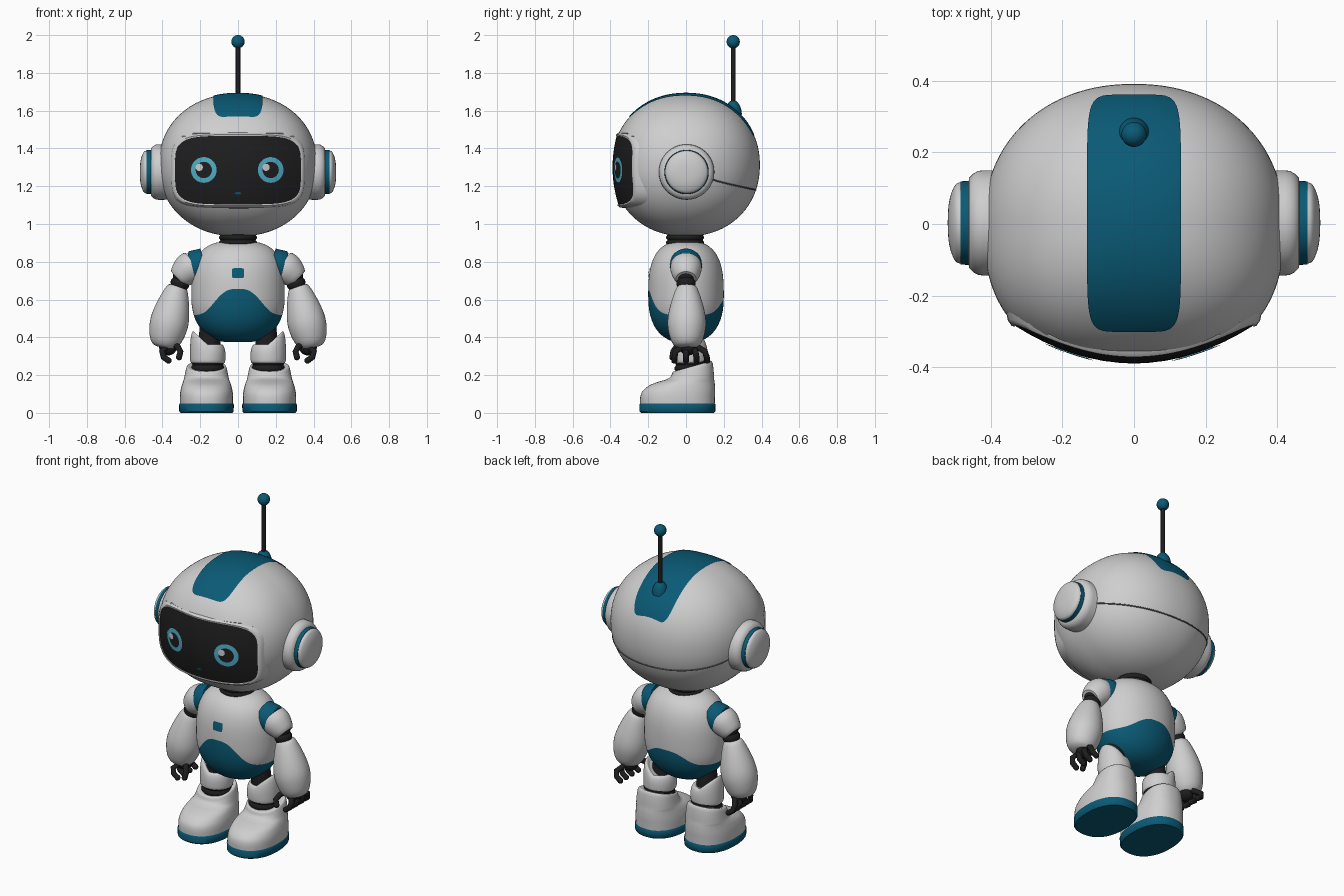
import bpy, bmesh, math
from mathutils import Vector

if "Cube" in bpy.data.objects:
    bpy.data.objects.remove(bpy.data.objects["Cube"])

def material(name, r, g, b):
    m = bpy.data.materials.new(name)
    m.diffuse_color = (r, g, b, 1)
    m.use_nodes = True
    m.node_tree.nodes["Principled BSDF"].inputs["Base Color"].default_value = m.diffuse_color
    return m

WHITE = material("shell white", .62, .62, .62)
TEAL = material("deep teal", .003, .102, .18)
BLACK = material("soft black", .013, .013, .014)
CYAN = material("eye cyan", .08, .42, .58)
GREY = material("seam grey", .12, .12, .12)

def surface(name, rows, mats, row_mat=None, caps=(True, True), out=None, angle=40):
    """Skin closed rings of points; row_mat gives each strip's material index."""
    bm = bmesh.new()
    rings = [[bm.verts.new(p) for p in r] for r in rows]
    n = len(rings[0])
    for k in range(len(rings) - 1):
        for i in range(n):
            j = (i + 1) % n
            f = bm.faces.new((rings[k][i], rings[k][j], rings[k + 1][j], rings[k + 1][i]))
            f.material_index = row_mat(k) if row_mat else 0
    if caps[0]:
        bm.faces.new(rings[0]).material_index = row_mat(0) if row_mat else 0
    if caps[1]:
        bm.faces.new(rings[-1]).material_index = row_mat(len(rings) - 2) if row_mat else 0
    bmesh.ops.recalc_face_normals(bm, faces=bm.faces[:])
    if out and sum(f.normal.dot(Vector(out)) * f.calc_area() for f in bm.faces) < 0:
        bmesh.ops.reverse_faces(bm, faces=bm.faces[:])
    me = bpy.data.meshes.new(name)
    bm.to_mesh(me)
    bm.free()
    for m in mats:
        me.materials.append(m)
    me.shade_smooth()
    me.set_sharp_from_angle(angle=math.radians(angle))
    ob = bpy.data.objects.new(name, me)
    bpy.context.collection.objects.link(ob)
    return ob

def spow(v, e):
    return math.copysign(abs(v) ** e, v)

def ring(rx, ry, e=2, n=40):
    """Superellipse outline, evenly spaced when it is boxy."""
    m = n if e < 4 else n * 20
    p = [(rx * spow(math.cos(2 * math.pi * i / m), 2 / e),
          ry * spow(math.sin(2 * math.pi * i / m), 2 / e)) for i in range(m)]
    if m == n:
        return p
    d = [0]
    for i in range(m):
        d.append(d[-1] + math.dist(p[i], p[(i + 1) % m]))
    res, k = [], 0
    for i in range(n):
        t = d[-1] * i / n
        while d[k + 1] <= t:
            k += 1
        u, a, b = (t - d[k]) / (d[k + 1] - d[k]), p[k], p[(k + 1) % m]
        res.append((a[0] + (b[0] - a[0]) * u, a[1] + (b[1] - a[1]) * u))
    return res

def dense(t, steps=4):
    """Catmull-Rom refinement of a list of tuples."""
    res = []
    for i in range(len(t) - 1):
        a, b, c, d = t[max(i - 1, 0)], t[i], t[i + 1], t[min(i + 2, len(t) - 1)]
        for s in range(steps):
            u = s / steps
            res.append(tuple(.5 * (2 * q + (r - p) * u + (2 * p - 5 * q + 4 * r - w) * u * u
                             + (3 * q - p - 3 * r + w) * u ** 3) for p, q, r, w in zip(a, b, c, d)))
    return res + [t[-1]]

def lathe(name, a, b, prof, mat, s=1, n=40):
    """Revolve (t, radius) pairs around the line a-b; s mirrors x."""
    a, b = Vector((a[0] * s, *a[1:])), Vector((b[0] * s, *b[1:]))
    q = (b - a).to_track_quat('Z', 'Y')
    return surface(name, [[a + (b - a) * t + q @ Vector((x, y, 0)) for x, y in ring(r, r, n=n)] for t, r in prof], [mat])

def ball(name, c, r, mat, s=1):
    prof = [(.5 - .5 * math.cos(math.pi * k / 16), max(r * math.sin(math.pi * k / 16), .0005)) for k in range(17)]
    return lathe(name, (c[0], c[1], c[2] - r), (c[0], c[1], c[2] + r), prof, mat, s, 28)

def tube(name, pts, r, mat, s=1):
    cu = bpy.data.curves.new(name, 'CURVE')
    cu.dimensions, cu.bevel_depth, cu.bevel_resolution, cu.use_fill_caps = '3D', r, 3, True
    sp = cu.splines.new('POLY')
    sp.points.add(len(pts) - 1)
    for p, c in zip(sp.points, pts):
        p.co = (c[0] * s, c[1], c[2], 1)
    cu.materials.append(mat)
    bpy.context.collection.objects.link(bpy.data.objects.new(name, cu))

# Head: a superellipsoid, boxier in front, with a shallow recess behind the visor
A, B, C, HZ, EV, VZ = .42, .391, .378, 1.312, 2.12, 1.285
FRONT, BACK = 2.5, 2.15

def head_y(x, z, e):
    r = max(0, 1 - abs((z - HZ) / C) ** EV) ** (1 / EV)
    return B * max(0, r ** e - abs(x / A) ** e) ** (1 / e)

def head_z(x, y):
    e = FRONT if y < 0 else BACK
    h = (abs(x / A) ** e + abs(y / B) ** e) ** (EV / e)
    return HZ + C * max(0, 1 - h) ** (1 / EV)

def visor_y(x, z):
    return -(.389 - .95 * x * x - .8 * (z - 1.3) ** 2)

outline = ring(A, B, BACK, 128)[:64] + ring(A, B, FRONT, 128)[64:]
head_rows = []
for k in range(65):
    p = -math.pi / 2 + math.pi * min(max(k, .05), 63.95) / 64
    row = []
    for x, y in outline:
        c = math.cos(p) ** (2 / EV)
        x, y, z = x * c, y * c, HZ + C * spow(math.sin(p), 2 / EV)
        if y < 0 and abs(x / .342) ** 4.5 + abs((z - VZ) / .188) ** 4.5 < 1:
            y = max(y, visor_y(x, z) + .02)
        row.append((x, y, z))
    head_rows.append(row)
surface("head_shell", head_rows, [WHITE])

# Visor glass and its raised rim
def visor_ring(rx, rz, off):
    return [(x, visor_y(x, z + VZ) + off, z + VZ) for x, z in ring(rx, rz, 4.5, 96)]

surface("visor", [visor_ring(.338 * k / 16, .184 * k / 16, 0) for k in (16, 14, 12, 10, 8, 6, 4, 2, .2)],
        [BLACK], caps=(False, True), out=(0, -1, 0))
outer = [(x, min(-head_y(x, z + VZ, FRONT) + .03, -.15), z + VZ) for x, z in ring(.364, .207, 4.5, 96)]
surface("visor_rim", [visor_ring(.331, .179, .012), visor_ring(.333, .181, -.003),
        visor_ring(.342, .188, -.006), visor_ring(.352, .197, .002), outer], [WHITE], caps=(False, False), out=(0, -1, 0))

# Eyes and mouth: thin plates that follow the visor
def face_plate(name, cx, cz, r0, r1, off, mat, sq=1):
    rows = [[(cx + x, visor_y(cx + x, cz + z) - off, cz + z) for x, z in ring(r, r * sq)]
            for r in (r0, (r0 + r1) / 2, r1)]
    surface(name, rows, [mat], caps=(False, r1 < .002), out=(0, -1, 0))

for s in (1, -1):
    face_plate("eye_ring", .177 * s - .004, 1.286, .068, .043, .004, CYAN)
    face_plate("eye_glint", .177 * s - .028, 1.3, .019, .001, .006, WHITE)
face_plate("mouth", 0, 1.163, .018, .001, .004, TEAL, .35)

# Crown stripe
surface("crown_stripe", [[(x * k, .03 + y * k, head_z(x * k, .03 + y * k) + .005) for x, y in ring(.131, .331, 7, 120)]
        for k in [1, .98, .95] + [.9 - .06 * i for i in range(15)] + [.01]], [TEAL], caps=(False, True), out=(0, 0, 1))

# Head seam
back = []
for i in range(41):
    x = -.405 + .81 * i / 40
    z = 1.255 - .2 * head_y(x, 1.19, BACK)
    back.append((x, head_y(x, z, BACK), z))
tube("back_seam", back, .004, GREY)

# Antenna
lathe("antenna_base", (0, .25, 1.58), (0, .25, 1.65), dense([(0, .046), (.4, .042), (.75, .032), (1, .016)]), TEAL)
lathe("antenna_rod", (0, .25, 1.62), (0, .25, 1.95), [(0, .012), (1, .012)], BLACK, n=16)
ball("antenna_ball", (0, .25, 1.965), .035, TEAL)

# Neck with bellows
lathe("neck", (0, -.005, .86), (0, -.005, .97), [(k / 12, .1 if k % 3 else .093) for k in range(13)], BLACK)

# Torso: white shell over a teal pelvis with an arched boundary
def torso_r(z, top=2.8):
    h, e = (.25, 2.4) if z < .62 else (.29, top)
    return max(0, 1 - (abs(z - .62) / h) ** e) ** (1 / e)

torso = []
N1, N2 = 12, 20
for k in range(N1 + N2 + 1):
    row = []
    for i in range(80):
        th = 2 * math.pi * i / 80
        x = .245 * math.cos(th)
        amp = .14 if math.sin(th) < 0 else .08
        zb = .517 + amp * math.exp(-abs(x / .14) ** 3)
        if k <= N1:
            z = .375 + (zb - .375) * (1 - math.cos(math.pi / 2 * k / N1))
        else:
            z = zb + (.902 - zb) * math.sin(math.pi / 2 * (k - N1) / N2)
        row.append((.247 * torso_r(z, 3.1) * math.cos(th), .2 * torso_r(z) * math.sin(th), z))
    torso.append(row)
surface("torso", torso, [WHITE, TEAL], lambda k: int(k < N1))

# Plain chest light
surface("chest_light", [[(x * k, -.2 * torso_r(.74 + z * k) * math.sqrt(1 - (x * k / .235) ** 2) - .005, .74 + z * k)
        for x, z in ring(.032, .026, 8)] for k in (1, .5, .02)], [TEAL], caps=(False, True), out=(0, -1, 0))

for s in (1, -1):
    # Ear pods
    ear = lambda name, prof, mat: lathe(name, (0, .003, 1.275), (1, .003, 1.275), prof, mat, s, 56)
    ear("ear_base", [(.34, .146), (.42, .147), (.435, .145), (.448, .138), (.46, .126), (.464, .1)], WHITE)
    ear("ear_band", [(.45, .118), (.484, .116), (.485, .09)], TEAL)
    ear("ear_cap", dense([(.483, .114), (.498, .107), (.511, .08), (.518, .045), (.52, .001)]), WHITE)

    # Arms
    lathe("shoulder_disc", (.18, 0, .788), (.25, 0, .772), [(0, .084), (.85, .084), (1, .076)], TEAL, s)
    lathe("upper_arm", (.228, 0, .795), (.318, 0, .71),
          dense([(0, .068), (.06, .078), (.3, .083), (.55, .079), (.85, .066), (1, .053)]), WHITE, s)
    lathe("elbow", (.29, 0, .74), (.325, 0, .63), [(k / 9, .05 if k % 3 else .044) for k in range(10)], BLACK, s)
    lathe("forearm", (.32, .004, .672), (.394, .004, .345),
          dense([(0, .03), (.02, .052), (.2, .076), (.45, .097), (.65, .101), (.85, .087), (.96, .066), (1, .04)]), WHITE, s)

    # Hands
    ball("palm", (.37, .012, .352), .048, BLACK, s)
    for y in (-.055, 0, .05, .1):
        pts = [(.375, y * .5 + .01, .35), (.402, y, .325), (.394, y * 1.1, .295), (.368, y * 1.12, .277)]
        tube("finger", pts, .016, BLACK, s)
        ball("fingertip", pts[-1], .0165, BLACK, s)
    tube("thumb", [(.35, -.01, .37), (.318, -.05, .35), (.305, -.068, .325), (.312, -.072, .295)], .016, BLACK, s)
    ball("thumb_tip", (.312, -.072, .295), .0165, BLACK, s)

    # Legs; the thigh cuff rises toward the outside
    lathe("hip_joint", (.148, .005, .46), (.152, .015, .33), [(0, .055), (1, .06)], BLACK, s)
    rows = []
    for z, r in dense([(.262, .07), (.265, .087), (.28, .093), (.32, .093), (.35, .086), (.362, .074), (.355, .058)]):
        rows.append([((.16 + x) * s, .022 + y, z + max(0, x) * .9 * max(0, (z - .28) / .08)) for x, y in ring(r, r)])
    surface("thigh", rows, [WHITE])
    lathe("knee", (.16, .028, .18), (.16, .028, .29), [(k / 9, .088 if k % 3 else .08) for k in range(10)], BLACK, s)

    # Boots: rows are z, half width, front y, back y; the cuff tilts up to the back
    def boot(name, rws, mat):
        surface(name, [[((.167 + x) * s, (f + b) / 2 + y, z + .28 * ((f + b) / 2 + y - .035) * max(0, min(1, (z - .18) / .05)))
                        for x, y in ring(w, (b - f) / 2, 2.3, 48)] for z, w, f, b in rws], [mat])
    boot("boot", dense([(.045, .141, -.243, .152), (.085, .141, -.242, .153), (.115, .138, -.23, .154),
         (.145, .131, -.195, .153), (.165, .124, -.145, .151), (.18, .119, -.1, .149), (.21, .113, -.083, .146),
         (.236, .107, -.075, .14), (.247, .1, -.068, .132), (.245, .085, -.052, .115)]), WHITE)
    boot("sole", [(0, .138, -.238, .148), (.008, .144, -.246, .155), (.044, .145, -.247, .156), (.052, .14, -.242, .151)], TEAL)
